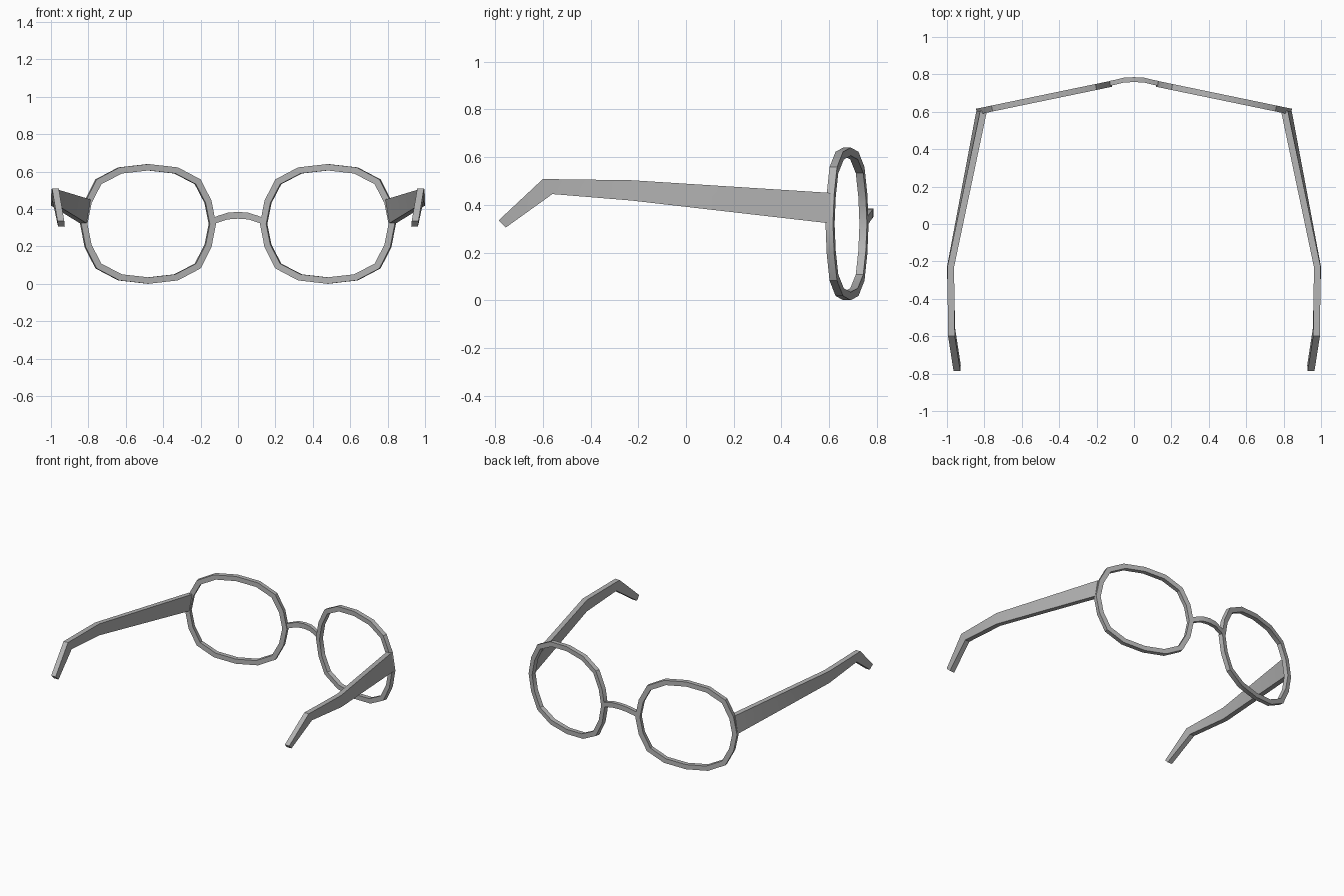
import bpy, bmesh, math
from mathutils import Matrix, Vector

if "Cube" in bpy.data.objects:
    bpy.data.objects.remove(bpy.data.objects["Cube"])

grey = bpy.data.materials.new("frame_grey")
grey.use_nodes = True
grey.diffuse_color = (0.45, 0.45, 0.45, 1)
grey.node_tree.nodes["Principled BSDF"].inputs["Base Color"].default_value = (0.45, 0.45, 0.45, 1)


def loft(name, sections, closed=False, mirrored=True, place=None):
    """Skin a list of four-cornered sections, as a loop or with end caps."""
    bm = bmesh.new()
    rings = [[bm.verts.new(p) for p in s] for s in sections]
    pairs = list(zip(rings, rings[1:] + rings[:1]))
    for a, b in pairs if closed else pairs[:-1]:
        for i in range(4):
            j = (i + 1) % 4
            bm.faces.new((a[i], a[j], b[j], b[i]))
    if not closed:
        bm.faces.new(rings[0])
        bm.faces.new(rings[-1])
    if place:
        bm.transform(place)
    bmesh.ops.recalc_face_normals(bm, faces=bm.faces)
    mesh = bpy.data.meshes.new(name)
    bm.to_mesh(mesh)
    bm.free()
    mesh.materials.append(grey)
    obj = bpy.data.objects.new(name, mesh)
    bpy.context.collection.objects.link(obj)
    bpy.ops.object.select_all(action='DESELECT')
    obj.select_set(True)
    bpy.context.view_layer.objects.active = obj
    bpy.ops.object.shade_smooth_by_angle(angle=math.radians(32))
    if mirrored:
        mod = obj.modifiers.new("other_side", 'MIRROR')
        mod.use_mirror_merge = False
    return obj


# Lens rims: sixteen-sided rounded rectangle, swept back at the outside
quarter = [(0.368, 0), (0.343, 0.125), (0.284, 0.238), (0.16, 0.302)]
outline = []
for sx, sz in ((1, 1), (-1, 1), (-1, -1), (1, -1)):
    part = quarter if sx * sz > 0 else [(0, 0.32)] + quarter[:0:-1]
    outline += [(sx * x, sz * z) for x, z in part]
half = 0.016
rim = [[(x, -half, z), (x, half, z),
        (x * 0.908, half, z * 0.893), (x * 0.908, -half, z * 0.893)] for x, z in outline]
loft("lens_rims", rim, closed=True,
     place=Matrix.Translation((0.481, 0.675, 0.32)) @ Matrix.Rotation(math.radians(-11.7), 4, 'Z'))

# Nose bridge: shallow arch, bowed forward
arch = [(0.13, 0.752, 0.337), (0.105, 0.757, 0.346), (0.055, 0.769, 0.362), (0, 0.772, 0.366)]
path = [(-x, y, z) for x, y, z in arch] + arch[-2::-1]
bridge = [[(x, y - 0.013, z - 0.018), (x, y + 0.013, z - 0.018),
           (x, y + 0.013, z + 0.018), (x, y - 0.013, z + 0.018)] for x, y, z in path]
loft("nose_bridge", bridge, mirrored=False)

# Temple arms: (outer x, y, z) of the top edge, then of the bottom edge
stations = [((0.822, 0.605, 0.45), (0.843, 0.605, 0.322)),
            ((0.998, -0.23, 0.503), (1.0, -0.23, 0.418)),
            ((0.994, -0.6, 0.508), (0.992, -0.56, 0.445)),
            ((0.965, -0.785, 0.335), (0.962, -0.755, 0.305))]
inward = Vector((-0.036, 0, 0))
arms = [[Vector(t), Vector(b), Vector(b) + inward, Vector(t) + inward] for t, b in stations]
loft("temple_arms", arms)
